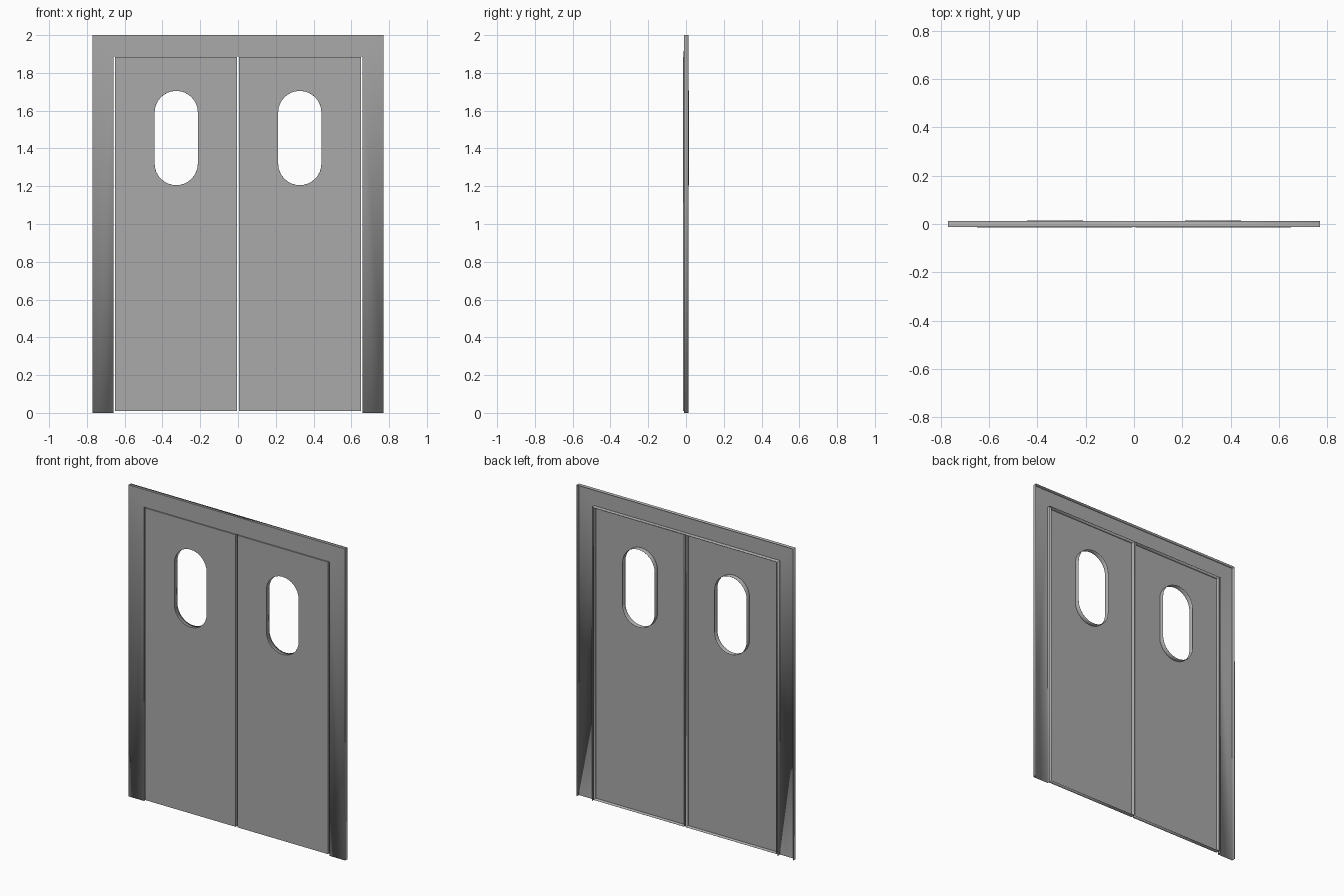
import bpy, bmesh, math
from mathutils import Vector

cube = bpy.data.objects.get("Cube")
if cube:
    bpy.data.objects.remove(cube, do_unlink=True)

grey = bpy.data.materials.new("plain grey")
grey.use_nodes = True
colour = (0.4, 0.4, 0.4, 1.0)
grey.diffuse_color = colour
grey.node_tree.nodes["Principled BSDF"].inputs["Base Color"].default_value = colour

BACK = 0.012          # rear edge of the folded flanges
DOOR_FRONT = -0.0145
FRAME_FRONT = -0.0115


def rectangle(x0, x1, z0, z1):
    return [(x0, z0), (x1, z0), (x1, z1), (x0, z1)]


def stadium(cx, z0, z1, radius, steps=16):
    """Upright slot outline with round ends."""
    points = []
    for centre_z, start in ((z1 - radius, 0), (z0 + radius, math.pi)):
        for i in range(steps + 1):
            a = start + math.pi * i / steps
            points.append((cx + radius * math.cos(a), centre_z + radius * math.sin(a)))
    return points


def folded_sheet(name, loops, front):
    """Thin front sheet; each loop is (outline, flange depth). Edges on the floor stay open."""
    bm = bmesh.new()
    edges, flanges = [], []
    for outline, rear in loops:
        verts = [bm.verts.new((x, front, z)) for x, z in outline]
        for a, b in zip(verts, verts[1:] + verts[:1]):
            edges.append(bm.edges.new((a, b)))
        rear_verts = [bm.verts.new((x, rear, z)) for x, z in outline]
        n = len(verts)
        for i in range(n):
            j = (i + 1) % n
            if max(verts[i].co.z, verts[j].co.z) > 0.001:
                flanges.append((verts[i], verts[j], rear_verts[j], rear_verts[i]))
    # Front face, with any inner loop left open as a hole
    bmesh.ops.triangle_fill(bm, edges=edges, use_beauty=True, use_dissolve=False,
                            normal=Vector((0, -1, 0)))
    # Flanges folded backwards
    for quad in flanges:
        bm.faces.new(quad)
    bmesh.ops.recalc_face_normals(bm, faces=bm.faces[:])
    if sum(f.normal.y * f.calc_area() for f in bm.faces) > 0:
        bmesh.ops.reverse_faces(bm, faces=bm.faces[:])
    mesh = bpy.data.meshes.new(name)
    bm.to_mesh(mesh)
    bm.free()
    mesh.materials.append(grey)
    obj = bpy.data.objects.new(name, mesh)
    bpy.context.collection.objects.link(obj)
    # Sheet thickness
    mod = obj.modifiers.new("sheet thickness", 'SOLIDIFY')
    mod.thickness = 0.001
    mod.offset = 0
    bpy.ops.object.select_all(action='DESELECT')
    obj.select_set(True)
    bpy.context.view_layer.objects.active = obj
    bpy.ops.object.shade_smooth_by_angle(angle=math.radians(30))
    return obj


# Door frame: two jambs and a header in one folded sheet
frame_outline = [(-0.77, 0), (-0.66, 0), (-0.66, 1.888), (0.66, 1.888),
                 (0.66, 0), (0.77, 0), (0.77, 2), (-0.77, 2)]
folded_sheet("door_frame", [(frame_outline, BACK)], FRAME_FRONT)

# Pair of doors, each with a round-ended window opening
for side, name in ((1, "left_door"), (-1, "right_door")):
    x0, x1 = sorted((side * 0.0065, side * 0.65))
    folded_sheet(name, [(rectangle(x0, x1, 0.01, 1.885), BACK),
                        (stadium(side * 0.327, 1.205, 1.705, 0.115), 0.0155)], DOOR_FRONT)
